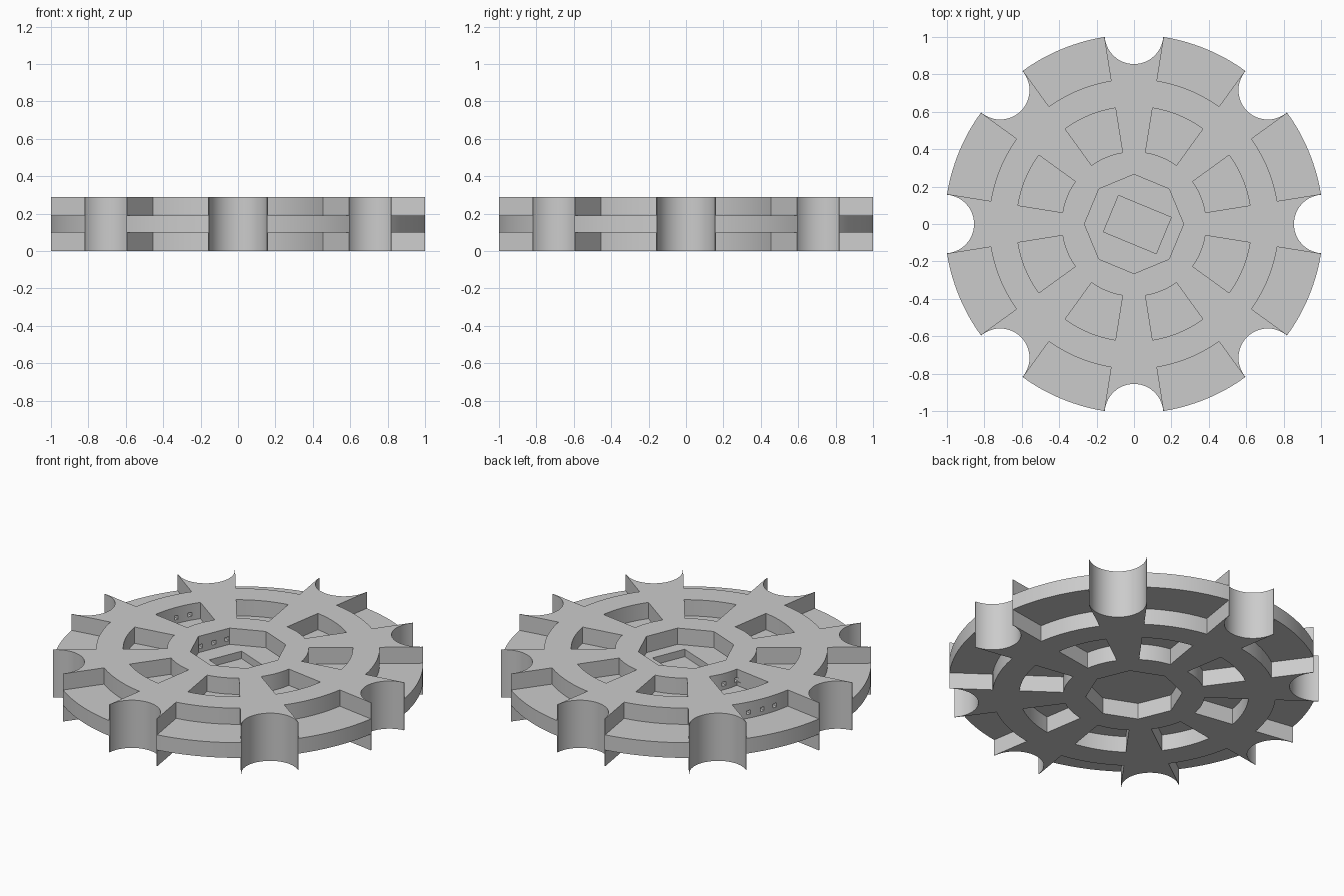
import bpy, bmesh
from math import radians, cos, sin, pi
from mathutils import Matrix

cube = bpy.data.objects.get("Cube")
if cube:
    bpy.data.objects.remove(cube, do_unlink=True)

R, H = 1.012, 0.288          # disc radius and thickness
LOW, HIGH = 0.098, 0.19      # faces of the thin web left between the recesses
NOTCH = 0.157                # radius of the rim notches
STEP = pi / 4

grey = bpy.data.materials.new("plain grey")
grey.use_nodes = True
grey.diffuse_color = (0.6, 0.6, 0.6, 1)
grey.node_tree.nodes["Principled BSDF"].inputs["Base Color"].default_value = (0.6, 0.6, 0.6, 1)


def prism(bm, points, z0, z1):
    """Upright solid on a counter-clockwise outline."""
    low = [bm.verts.new((x, y, z0)) for x, y in points]
    top = [bm.verts.new((x, y, z1)) for x, y in points]
    bm.faces.new(low[::-1])
    bm.faces.new(top)
    for i in range(len(points)):
        j = (i + 1) % len(points)
        bm.faces.new((low[i], low[j], top[j], top[i]))


def ring(r, n, cx=0, cy=0):
    return [(cx + r * cos(2 * pi * i / n), cy + r * sin(2 * pi * i / n)) for i in range(n)]


def sector(r0, r1, mid, half, n=12):
    """Outline of a ring segment."""
    angles = [mid - half + 2 * half * i / n for i in range(n + 1)]
    return ([(r1 * cos(a), r1 * sin(a)) for a in angles]
            + [(r0 * cos(a), r0 * sin(a)) for a in reversed(angles)])


def box(bm, size, place):
    bmesh.ops.create_cube(bm, size=1, matrix=place @ Matrix.Diagonal((*size, 1)))


def make(name, bm):
    mesh = bpy.data.meshes.new(name)
    bm.to_mesh(mesh)
    bm.free()
    mesh.materials.append(grey)
    obj = bpy.data.objects.new(name, mesh)
    bpy.context.collection.objects.link(obj)
    return obj


# Solid disc
bm = bmesh.new()
prism(bm, ring(R, 192), 0, H)
disc = make("wheel_disc", bm)

# Rim notches, plus recesses and hub octagon sunk from both faces
bm = bmesh.new()
for k in range(8):
    a = k * STEP
    prism(bm, ring(NOTCH, 48, R * cos(a), R * sin(a)), -0.1, H + 0.1)
for z0, z1 in ((-0.1, LOW), (HIGH, H + 0.1)):
    prism(bm, ring(0.265, 8), z0, z1)
    for k in range(8):
        mid = (k + 0.5) * STEP
        prism(bm, sector(0.775, 1.1, mid, radians(13.4)), z0, z1)
        prism(bm, sector(0.387, 0.628, mid, radians(13.4)), z0, z1)
pockets = make("pocket_cutter", bm)

# Slanted rectangular well in the hub, and three small channels leading outwards
turn = Matrix.Rotation(radians(-22.5), 4, 'Z')
bm = bmesh.new()
box(bm, (0.305, 0.21, 0.1), Matrix.Translation((0.018, -0.003, HIGH + 0.005)) @ turn)
for off in (-0.085, 0, 0.085):
    box(bm, (0.6, 0.024, 0.024), turn @ Matrix.Translation((-0.535, off, HIGH + 0.035)))
channels = make("channel_cutter", bm)

# Cut, then drop the cutters
for cutter in (pockets, channels):
    cutter.hide_render = True
    mod = disc.modifiers.new(cutter.name, 'BOOLEAN')
    mod.operation = 'DIFFERENCE'
    mod.solver = 'EXACT'
    mod.object = cutter
bpy.context.view_layer.update()
cut = bpy.data.meshes.new_from_object(disc.evaluated_get(bpy.context.evaluated_depsgraph_get()))
disc.modifiers.clear()
disc.data = cut
for cutter in (pockets, channels):
    bpy.data.objects.remove(cutter, do_unlink=True)

# Smooth curved walls, crisp edges
bpy.ops.object.select_all(action='DESELECT')
disc.select_set(True)
bpy.context.view_layer.objects.active = disc
bpy.ops.object.shade_smooth_by_angle(angle=radians(30))
